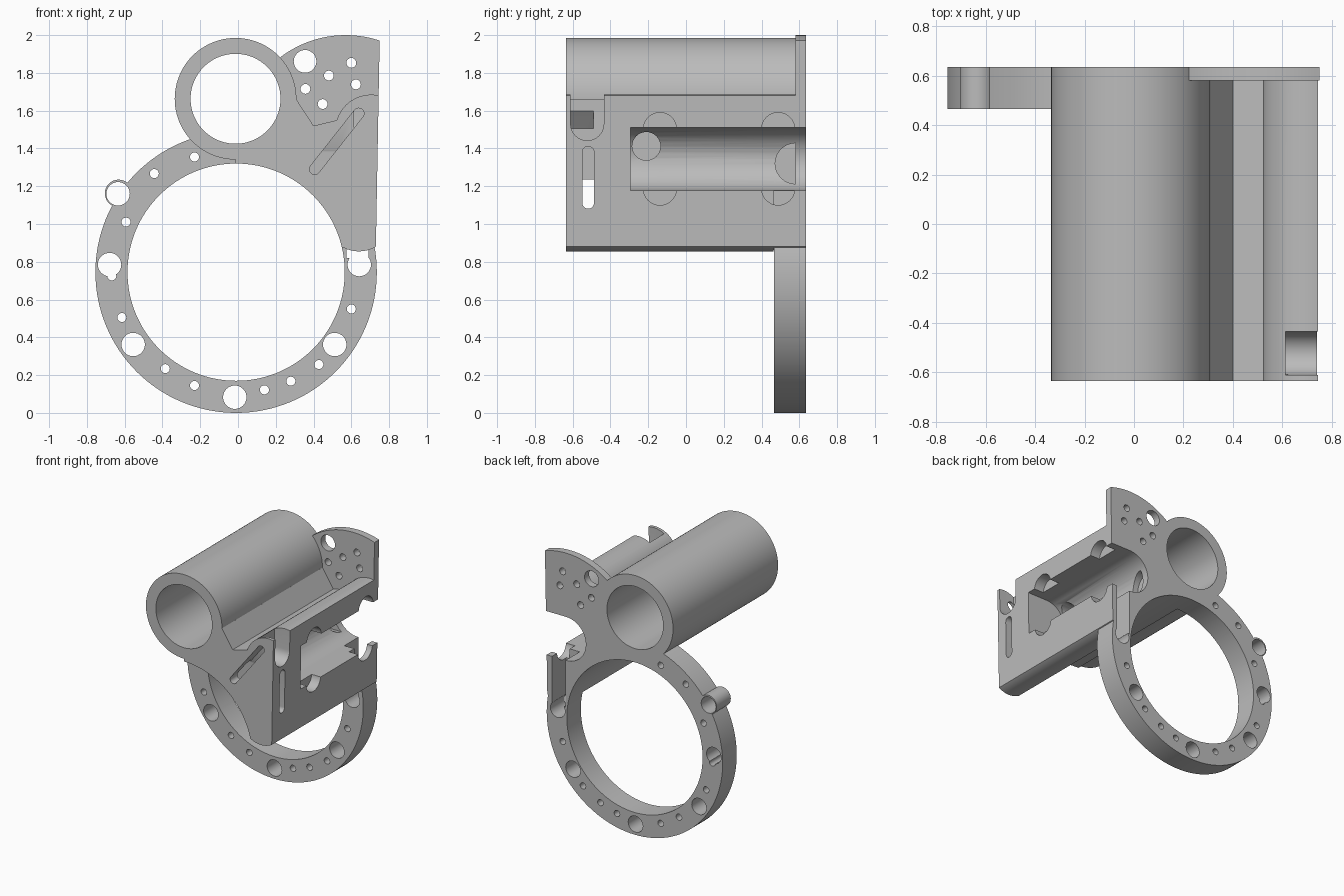
import bpy, bmesh, math
from mathutils import Vector

cube = bpy.data.objects.get("Cube")
if cube:
    bpy.data.objects.remove(cube, do_unlink=True)

grey = bpy.data.materials.new("matte grey")
grey.use_nodes = True
grey.diffuse_color = (0.5, 0.5, 0.5, 1)
grey.node_tree.nodes["Principled BSDF"].inputs["Base Color"].default_value = (0.5, 0.5, 0.5, 1)

FRONT, BACK, RING_FRONT = -0.635, 0.635, 0.465
TUBE, RING, POCKET = (-0.013, 1.663), (-0.01, 0.745), (0.57, 1.345)


def arc(c, r, a0, a1, n):
    """Points on an arc, angles in degrees."""
    angles = [math.radians(a0 + (a1 - a0) * i / n) for i in range(n + 1)]
    return [(c[0] + r * math.cos(a), c[1] + r * math.sin(a)) for a in angles]


def circle(c, r, n=32):
    return arc(c, r, 0, 360, n)[:-1]


def stadium(p, q, r):
    """Round-ended slot outline from p to q."""
    a = math.degrees(math.atan2(q[1] - p[1], q[0] - p[0]))
    return arc(q, r, a - 90, a + 90, 16) + arc(p, r, a + 90, a + 270, 16)


def rect(x0, z0, x1, z1):
    return [(x0, z0), (x1, z0), (x1, z1), (x0, z1)]


def prism(name, profile, lo, hi, axis="y"):
    """Extrude an (x, z) outline along y, or a (y, z) outline along x."""
    bm = bmesh.new()
    verts = [bm.verts.new((u, lo, v) if axis == "y" else (lo, u, v)) for u, v in profile]
    face = bm.faces.new(verts)
    new = bmesh.ops.extrude_face_region(bm, geom=[face])["geom"]
    shift = Vector((0, hi - lo, 0) if axis == "y" else (hi - lo, 0, 0))
    bmesh.ops.translate(bm, vec=shift, verts=[g for g in new if isinstance(g, bmesh.types.BMVert)])
    bmesh.ops.recalc_face_normals(bm, faces=bm.faces[:])
    mesh = bpy.data.meshes.new(name)
    bm.to_mesh(mesh)
    bm.free()
    mesh.materials.append(grey)
    obj = bpy.data.objects.new(name, mesh)
    bpy.context.scene.collection.objects.link(obj)
    return obj


# Solid parts
block_outline = (
    [(-0.013, 1.66), (0.309, 1.66), (0.4, 1.52), (0.525, 1.55)]
    + arc((0.705, 1.495), 0.19, 160, 78, 12)
    + [(0.73, 0.88)]
    + arc((0.64, 1.03), 0.175, -62, -118, 8)
    + [(0.5, 0.885), (-0.013, 0.885)]
)
fan_outline = arc((0.57, 1.43), 0.57, 128, 71.6, 20) + [(0.742, 1.55), (0.42, 1.48), (0.24, 1.6)]
parts = [
    prism("large_ring", circle(RING, 0.745, 128), RING_FRONT, BACK),
    prism("ring_boss", circle((-0.632, 1.162), 0.073), RING_FRONT, BACK),
    prism("long_tube", circle(TUBE, 0.322, 96), FRONT, BACK),
    prism("side_block", block_outline, FRONT, BACK),
    prism("fan_plate", fan_outline, 0.58, BACK),
]

cutters = []


def cut(profile, lo, hi, axis="y"):
    obj = prism("cutter", profile, lo, hi, axis)
    obj.hide_render = True
    cutters.append(obj)


# Main bores
cut(circle(RING, 0.575, 128), -0.8, 0.8)
cut(circle(TUBE, 0.238, 96), -0.8, 0.8)

# Ring and plate holes
large_holes = [(-0.635, 1.16), (-0.68, 0.785), (-0.555, 0.362), (-0.017, 0.083),
               (0.512, 0.362), (0.642, 0.785)]
small_holes = [(-0.23, 1.355), (-0.443, 1.267), (-0.593, 1.01), (-0.615, 0.505),
               (-0.385, 0.234), (-0.23, 0.145), (0.14, 0.122), (0.28, 0.168),
               (0.428, 0.256), (0.6, 0.55), (-0.668, 0.725)]
plate_holes = [(0.6, 1.853), (0.481, 1.786), (0.357, 1.715), (0.448, 1.635), (0.624, 1.739)]
for c in large_holes:
    cut(circle(c, 0.062), 0.4, 0.8)
for c in small_holes:
    cut(circle(c, 0.024, 20), 0.4, 0.8)
for c in plate_holes:
    cut(circle(c, 0.026, 20), 0.5, 0.8)
cut(circle((0.355, 1.861), 0.06), 0.5, 0.8)

# Round pocket open to the side and back, with scalloped recesses
cut(stadium(POCKET, (1.0, 1.345), 0.167), -0.295, 0.8)
for y in (-0.138, 0.488):
    for z in (1.502, 1.188):
        cut(circle((y, z), 0.088), 0.66, 0.9, "x")

# Blind holes in the pocket wall
cut(circle((-0.21, 1.412), 0.075), 0.22, 0.5, "x")
cut(arc((0.58, 1.32), 0.108, 90, 270, 16), 0.36, 0.57, "x")

# Vertical channel above the ring hole
cut(rect(0.575, 0.82, 0.69, 1.25), 0.464, 0.8)

# Side notch, side slot and slanted front slot
cut(stadium((-0.523, 1.53), (-0.523, 1.9), 0.088), 0.613, 0.9, "x")
cut(stadium((-0.518, 1.112), (-0.518, 1.38), 0.031), 0.29, 0.9, "x")
cut(stadium((0.406, 1.29), (0.639, 1.585), 0.028), -0.8, -0.49)

# Cut every part with the whole set, then bake the result
tools = bpy.data.collections.new("cutters")
for obj in cutters:
    tools.objects.link(obj)
for obj in parts:
    mod = obj.modifiers.new("cuts", "BOOLEAN")
    mod.operation = "DIFFERENCE"
    mod.operand_type = "COLLECTION"
    mod.collection = tools
    mod.solver = "EXACT"
    mod.use_self = True
depsgraph = bpy.context.evaluated_depsgraph_get()
baked = [bpy.data.meshes.new_from_object(obj.evaluated_get(depsgraph)) for obj in parts]
for obj, mesh in zip(parts, baked):
    obj.modifiers.clear()
    obj.data = mesh
    mesh.materials.clear()
    mesh.materials.append(grey)
    mesh.polygons.foreach_set("material_index", [0] * len(mesh.polygons))
for obj in cutters:
    bpy.data.objects.remove(obj, do_unlink=True)
bpy.data.collections.remove(tools)

# Smooth the round surfaces and keep the edges sharp
bpy.ops.object.select_all(action="DESELECT")
for obj in parts:
    obj.select_set(True)
bpy.context.view_layer.objects.active = parts[0]
bpy.ops.object.shade_smooth_by_angle(angle=math.radians(30))
